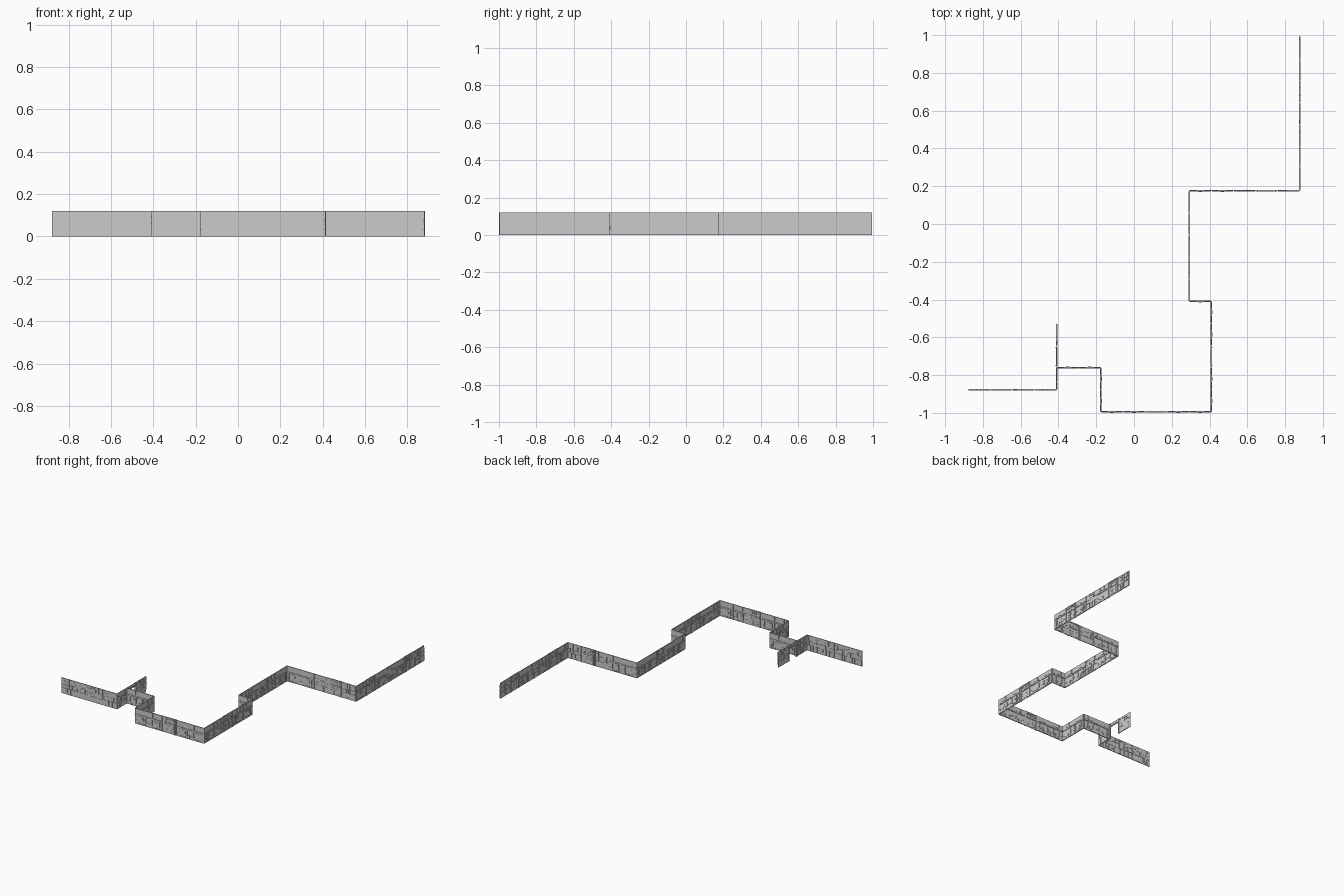
import bpy, bmesh, math, random
from mathutils import Matrix, Vector

cube = bpy.data.objects.get("Cube")
if cube:
    bpy.data.objects.remove(cube)

M = 0.117      # module width
H = 1.02       # wall height in modules
SKIN = 0.012   # half thickness of the backing sheet, in modules


def box(bm, x0, x1, z0, z1, d):
    """Block standing out by d on both faces of the wall."""
    mat = Matrix.Translation(((x0 + x1) / 2, 0, (z0 + z1) / 2))
    mat = mat @ Matrix.Diagonal((x1 - x0, 2 * d, z1 - z0, 1))
    bmesh.ops.create_cube(bm, size=1, matrix=mat)


def pair(bm, x0, x1, z0, z1, d):
    """Block and its mirror image about the module centre."""
    box(bm, x0, x1, z0, z1, d)
    box(bm, 1 - x1, 1 - x0, z0, z1, d)


def disc(bm, x, z, r, d, sides, turn=0):
    mat = Matrix.Translation((x, 0, z)) @ Matrix.Rotation(math.pi / 2, 4, 'X')
    mat = mat @ Matrix.Rotation(turn, 4, 'Z')
    bmesh.ops.create_cone(bm, cap_ends=True, segments=sides, radius1=r,
                          radius2=r, depth=2 * d, matrix=mat)


def tiles(bm, rng, x0, x1, z0, z1):
    """Split a rectangle at random into plates parted by grooves."""
    w, h = x1 - x0, z1 - z0
    if max(w, h) > 0.42 or (max(w, h) > 0.2 and rng.random() < 0.45):
        cut = rng.uniform(0.3, 0.7)
        if w > h:
            tiles(bm, rng, x0, x0 + w * cut, z0, z1)
            tiles(bm, rng, x0 + w * cut, x1, z0, z1)
        else:
            tiles(bm, rng, x0, x1, z0, z0 + h * cut)
            tiles(bm, rng, x0, x1, z0 + h * cut, z1)
    else:
        g = 0.015
        box(bm, x0 + g, x1 - g, z0 + g, z1 - g, rng.uniform(0.02, 0.04))


def plated(seed):
    def build(bm):
        box(bm, 0, 1, 0, H, SKIN)
        tiles(bm, random.Random(seed), 0, 1, 0, H)
    return build


def machinery(bm):
    box(bm, 0, 1, 0, H, SKIN)
    # upper plates and the ledge below them
    pair(bm, 0.02, 0.3, 0.68, 1.0, 0.025)
    box(bm, 0.33, 0.67, 0.74, 1.0, 0.03)
    box(bm, 0.02, 0.98, 0.61, 0.65, 0.04)
    # round unit with side brackets
    box(bm, 0.3, 0.7, 0.14, 0.57, 0.022)
    disc(bm, 0.5, 0.36, 0.17, 0.035, 8, math.pi / 8)
    disc(bm, 0.5, 0.36, 0.09, 0.042, 8, math.pi / 8)
    pair(bm, 0.2, 0.27, 0.2, 0.52, 0.035)
    # lower plates and feet
    pair(bm, 0.02, 0.17, 0.3, 0.57, 0.025)
    pair(bm, 0.02, 0.17, 0.03, 0.26, 0.03)
    pair(bm, 0.2, 0.42, 0.02, 0.1, 0.035)
    box(bm, 0.45, 0.55, 0.02, 0.1, 0.025)


def jambs(bm):
    pair(bm, 0, 0.05, 0, H, 0.03)
    pair(bm, 0.07, 0.12, 0, H, 0.042)


def door(bm):
    box(bm, 0, 1, 0, H, SKIN)
    jambs(bm)
    # toothed header
    box(bm, 0.14, 0.86, 0.95, H, 0.035)
    for i in range(5):
        x = 0.22 + i * 0.14
        disc(bm, x, 0.87, 0.075, 0.03, 3, math.pi / 6)
        box(bm, x - 0.05, x + 0.05, 0.7, 0.78, 0.025)
    # leaf with slats
    box(bm, 0.14, 0.86, 0.6, 0.66, 0.04)
    pair(bm, 0.15, 0.485, 0.03, 0.56, 0.022)
    for i in range(3):
        pair(bm, 0.2, 0.43, 0.1 + i * 0.15, 0.16 + i * 0.15, 0.03)


def doorway(bm):
    jambs(bm)
    box(bm, 0.12, 0.88, 0.78, H, SKIN)
    box(bm, 0.12, 0.88, 0.8, 0.86, 0.035)
    pair(bm, 0.15, 0.48, 0.89, 1.0, 0.025)


builders = {"p": ("plated_panel", plated(3)), "q": ("stepped_panel", plated(8)),
            "r": ("patched_panel", plated(21)), "m": ("machinery_panel", machinery),
            "d": ("closed_door", door), "o": ("open_doorway", doorway)}
meshes = {}
for key, (name, build) in builders.items():
    bm = bmesh.new()
    build(bm)
    bmesh.ops.scale(bm, vec=(M, M, M), verts=bm.verts)
    meshes[key] = bpy.data.meshes.new(name)
    bm.to_mesh(meshes[key])
    bm.free()

# Wall runs: start in modules, heading in degrees, panel sequence
runs = [
    (-7.5, -7.5, 0, "pqrp"),
    (-3.5, -7.5, 90, "qor"),
    (-3.5, -6.5, 0, "mm"),
    (-1.5, -6.5, -90, "mm"),
    (-1.5, -8.5, 0, "mmdmm"),
    (3.5, -8.5, 90, "mmdmm"),
    (3.5, -3.5, 180, "m"),
    (2.5, -3.5, 90, "mmpmm"),
    (2.5, 1.5, 0, "mmqdp"),
    (7.5, 1.5, 90, "mdmrmdp"),
]
for x, y, heading, panels in runs:
    a = math.radians(heading)
    step = Vector((math.cos(a), math.sin(a), 0))
    for i, key in enumerate(panels):
        obj = bpy.data.objects.new(builders[key][0], meshes[key])
        obj.location = (Vector((x, y, 0)) + step * i) * M
        obj.rotation_euler.z = a
        bpy.context.collection.objects.link(obj)
